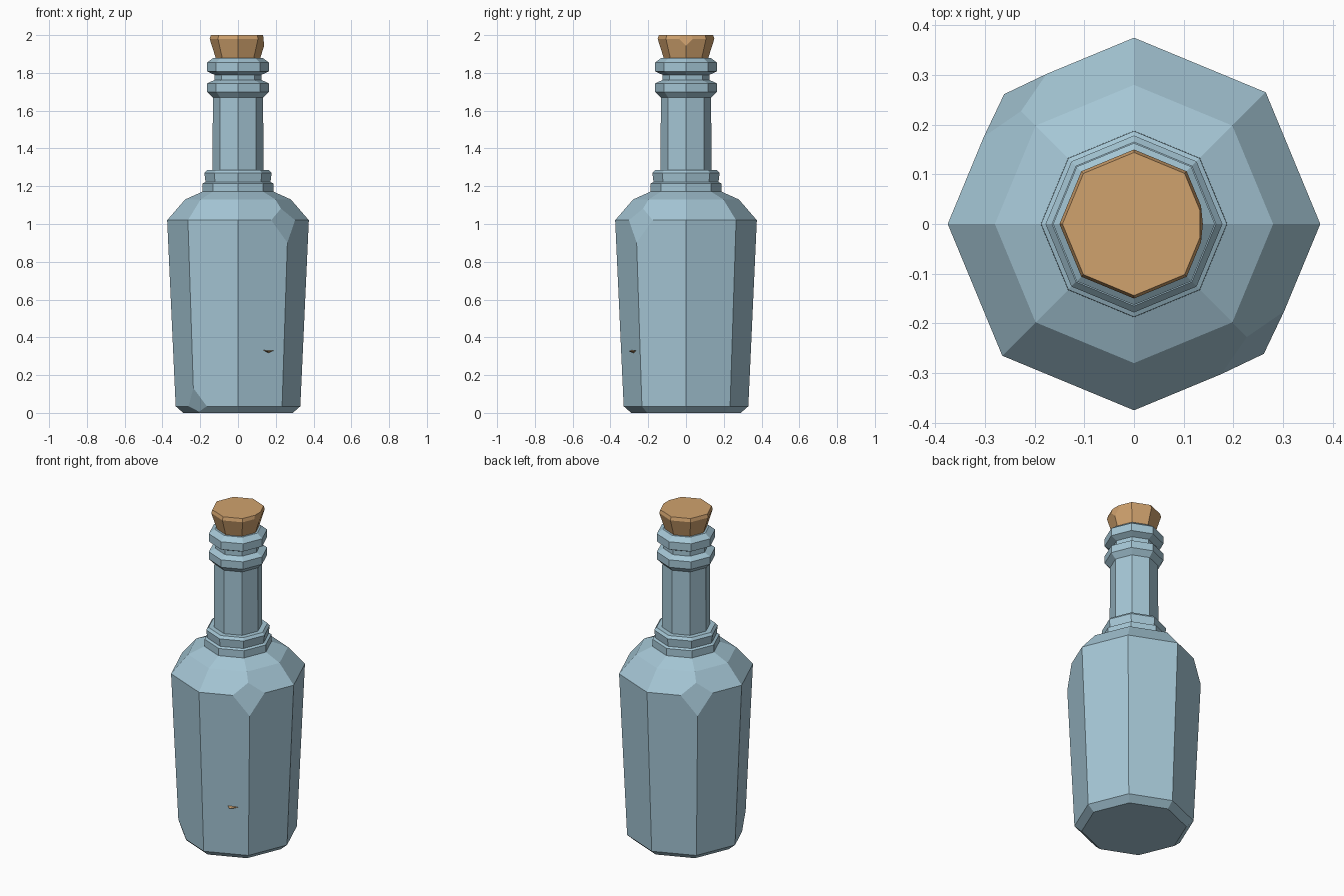
import bpy, bmesh, math
from mathutils import Vector

if "Cube" in bpy.data.objects:
    bpy.data.objects.remove(bpy.data.objects["Cube"])


def material(name, rgb):
    m = bpy.data.materials.new(name)
    m.diffuse_color = (*rgb, 1)
    m.use_nodes = True
    m.node_tree.nodes["Principled BSDF"].inputs["Base Color"].default_value = m.diffuse_color
    return m


glass = material("blue_glass", (0.375, 0.565, 0.665))
cork_mat = material("cork_tan", (0.63, 0.36, 0.155))


def lathe(name, profile, mat, chips=(), sides=8):
    """Capped faceted lathe of (radius, z) rings, with plane-cut chips (point, normal)."""
    bm = bmesh.new()
    rings = []
    for r, z in profile:
        rings.append([bm.verts.new((r * math.cos(math.tau * i / sides),
                                    r * math.sin(math.tau * i / sides), z))
                      for i in range(sides)])
    for a, b in zip(rings, rings[1:]):
        for i in range(sides):
            j = (i + 1) % sides
            bm.faces.new((a[i], a[j], b[j], b[i]))
    bm.faces.new(rings[0][::-1])
    bm.faces.new(rings[-1])
    for point, normal in chips:
        geom = bm.verts[:] + bm.edges[:] + bm.faces[:]
        bmesh.ops.bisect_plane(bm, geom=geom, dist=1e-5, plane_co=point,
                               plane_no=normal, clear_outer=True)
        bmesh.ops.holes_fill(bm, edges=[e for e in bm.edges if e.is_boundary], sides=0)
    bmesh.ops.recalc_face_normals(bm, faces=bm.faces[:])
    me = bpy.data.meshes.new(name)
    bm.to_mesh(me)
    bm.free()
    me.materials.append(mat)
    ob = bpy.data.objects.new(name, me)
    bpy.context.collection.objects.link(ob)
    return ob


def corner_chip(dx, dy, p, q):
    """Plane across a diagonal corner through two (distance, z) points."""
    k = math.sqrt(0.5)
    ds, dz = q[0] - p[0], q[1] - p[1]
    ns, nz = (dz, -ds) if dz > 0 else (-dz, ds)
    return (Vector((dx * k * p[0], dy * k * p[0], p[1])),
            Vector((dx * k * ns, dy * k * ns, nz)).normalized())


# Body with chipped shoulder and base corners
shoulder = ((0.37, 0.90), (0.338, 1.02))
base = ((0.30, 0.03), (0.334, 0.13))
lathe("bottle_body",
      [(0.29, 0.005), (0.33, 0.035), (0.375, 1.02), (0.28, 1.13), (0.18, 1.175)],
      glass,
      [corner_chip(1, -1, *shoulder), corner_chip(-1, 1, *shoulder),
       corner_chip(-1, -1, *base)])

# Stepped collar at the foot of the neck
lathe("neck_collar", [(0.188, 1.16), (0.187, 1.215), (0.172, 1.222),
                      (0.178, 1.27), (0.165, 1.285), (0.13, 1.285)], glass)

# Neck with two rings
lathe("neck", [(0.135, 1.27), (0.133, 1.67), (0.163, 1.70), (0.163, 1.745),
               (0.125, 1.762), (0.125, 1.79), (0.163, 1.808), (0.163, 1.855),
               (0.13, 1.88)], glass)

# Cork, with one side shaved off
lathe("cork", [(0.115, 1.87), (0.15, 1.98), (0.144, 2.0)], cork_mat,
      [(Vector((0.136, 0, 1.97)), Vector((1, 0, 0.1)).normalized())])

# Small cork sliver poking out of the front right face
bm = bmesh.new()
ring = [bm.verts.new((x, y, z)) for x, y, z in
        ((0.13, -0.285, 0.333), (0.195, -0.258, 0.33), (0.16, -0.273, 0.316))]
tip = bm.verts.new((0.155, -0.305, 0.327))
for i in range(3):
    bm.faces.new((ring[i], ring[(i + 1) % 3], tip))
bm.faces.new(ring)
bmesh.ops.recalc_face_normals(bm, faces=bm.faces[:])
me = bpy.data.meshes.new("cork_sliver")
bm.to_mesh(me)
bm.free()
me.materials.append(cork_mat)
bpy.context.collection.objects.link(bpy.data.objects.new("cork_sliver", me))

# Rest the body exactly on the ground
body = bpy.data.objects["bottle_body"].data
for v in body.vertices:
    if v.co.z < 0.006:
        v.co.z = 0
